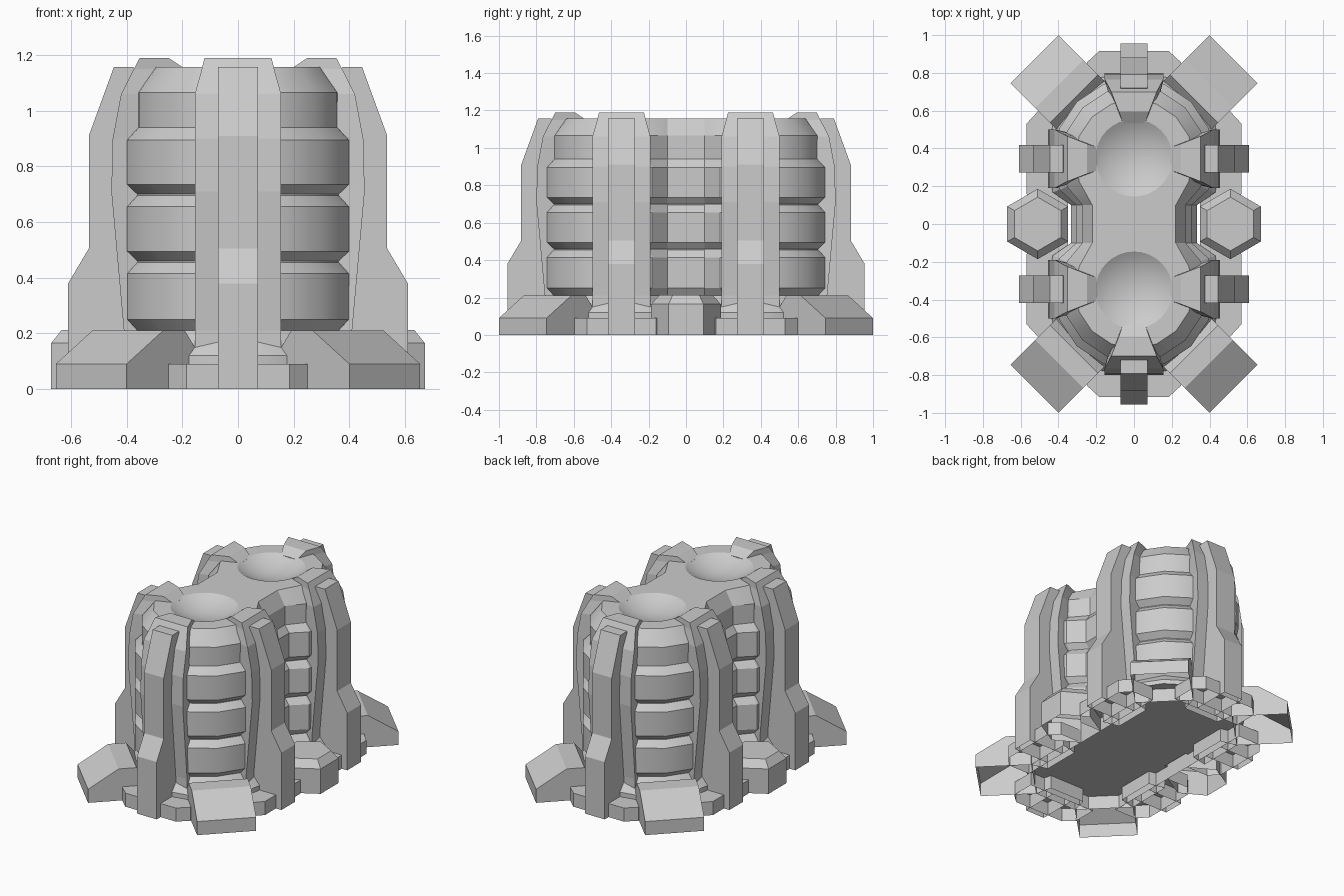
import bpy, bmesh
from math import sin, cos, pi, radians
from mathutils import Matrix

if "Cube" in bpy.data.objects:
    bpy.data.objects.remove(bpy.data.objects["Cube"])

LOBE = 0.345  # distance of each lobe centre from the origin


def loft(name, rings, mat=Matrix()):
    """Skin a stack of closed rings and cap both ends; faces lying on the floor stay open."""
    bm = bmesh.new()
    vs = [[bm.verts.new(mat @ Matrix.Translation(p).to_translation()) for p in r] for r in rings]
    n = len(rings[0])
    for a, b in zip(vs, vs[1:]):
        for i in range(n):
            j = (i + 1) % n
            bm.faces.new((a[i], a[j], b[j], b[i]))
    bm.faces.new(vs[0][::-1])
    bm.faces.new(vs[-1])
    bmesh.ops.recalc_face_normals(bm, faces=bm.faces)
    under = [f for f in bm.faces if all(v.co.z < 1e-4 for v in f.verts)]
    bmesh.ops.delete(bm, geom=under, context="FACES_ONLY")
    me = bpy.data.meshes.new(name)
    bm.to_mesh(me)
    bm.free()
    ob = bpy.data.objects.new(name, me)
    bpy.context.collection.objects.link(ob)
    return ob


def extrude_side(name, profile, hw, mat):
    """Extrude an (r, z) profile sideways by +-hw."""
    return loft(name, [[(r, s * hw, z) for r, z in profile] for s in (-1, 1)], mat)


def outline(R, z):
    """Two round lobes joined by a narrower waist."""
    w = 0.305 - (0.395 - R) * 0.8
    R = R / cos(pi / 8)  # R is measured at the corners beside the ribs
    right = [(w, 0.1)]
    right += [(R * cos(radians(a)), LOBE + R * sin(radians(a)))
              for a in (-22.5, 0, 22.5, 45, 67.5)]
    back = right + [(0, LOBE + R)] + [(-x, y) for x, y in reversed(right)]
    return [(x, y, z) for x, y in back + [(-x, -y) for x, y in back]]


# Banded core body, its underside raised a little above the floor
bands = [(0.43, 0.09), (0.43, 0.12), (0.36, 0.21), (0.395, 0.25), (0.395, 0.415),
         (0.36, 0.455), (0.36, 0.46), (0.395, 0.495), (0.395, 0.655),
         (0.36, 0.695), (0.36, 0.70), (0.395, 0.735), (0.395, 0.895),
         (0.355, 0.94), (0.355, 1.065), (0.29, 1.157)]
body = loft("core_body", [outline(R, z) for R, z in bands])

# Shallow round dishes sunk into the top
bm = bmesh.new()
for s in (-1, 1):
    bmesh.ops.create_uvsphere(bm, u_segments=32, v_segments=32, radius=0.38,
                              matrix=Matrix.Translation((0, s * 0.35, 1.157 + 0.32)))
    if s < 0:  # cut the first ball on the centre plane so the two never overlap
        geom = bm.verts[:] + bm.edges[:] + bm.faces[:]
        first = set(bm.verts)
    for v in bm.verts:
        if s > 0 and v not in first:
            v.co.y = max(v.co.y, 0.01)
        elif s < 0:
            v.co.y = min(v.co.y, -0.01)
me = bpy.data.meshes.new("dish_cutter")
bm.to_mesh(me)
bm.free()
cutter = bpy.data.objects.new("dish_cutter", me)
cutter.hide_render = True
bpy.context.collection.objects.link(cutter)
mod = body.modifiers.new("dishes", "BOOLEAN")
mod.operation = "DIFFERENCE"
mod.object = cutter
bpy.context.view_layer.objects.active = body
body.select_set(True)
bpy.ops.object.modifier_apply(modifier=mod.name)
bpy.data.objects.remove(cutter)
bpy.ops.object.shade_smooth_by_angle(angle=radians(25))

# Radial parts: profiles measured outward from a lobe centre
bracket = [  # z, inner r, outer r, inner half width, outer half width
    (0, 0.30, 0.41, 0.13, 0.155), (0.21, 0.30, 0.41, 0.13, 0.155),
    (0.71, 0.30, 0.455, 0.13, 0.155), (0.90, 0.30, 0.45, 0.13, 0.155),
    (1.06, 0.22, 0.42, 0.10, 0.155), (1.15, 0.19, 0.374, 0.06, 0.13),
    (1.19, 0.25, 0.353, 0.08, 0.12)]
fin = [(0.35, 0), (0.61, 0), (0.61, 0.38), (0.536, 0.505), (0.536, 0.91),
       (0.446, 1.157), (0.375, 1.157), (0.35, 1.05)]
foot = [(0.40, 0), (0.746, 0), (0.746, 0.09), (0.56, 0.21), (0.45, 0.21), (0.40, 0.15)]
plate = [(0.35, -0.25), (0.51, -0.25), (0.57, -0.185), (0.57, 0.185), (0.51, 0.25), (0.35, 0.25)]

for s, side in ((-1, "front"), (1, "back")):
    base = Matrix.Translation((0, s * LOBE, 0))
    # Upright ribs with an outer fin and a floor plate
    for a in (0, s * 90, 180):
        m = base @ Matrix.Rotation(radians(a), 4, "Z")
        loft(side + "_rib_bracket",
             [[(ri, -hi, z), (ro, -ho, z), (ro, ho, z), (ri, hi, z)]
              for z, ri, ro, hi, ho in bracket], m)
        extrude_side(side + "_rib_fin", fin, 0.072, m)
        loft(side + "_rib_plate", [[(x, y, z) for x, y in plate] for z in (0, 0.09)], m)
    # Diagonal corner feet
    for a in (45, 135):
        m = base @ Matrix.Rotation(radians(s * a), 4, "Z")
        extrude_side(side + "_corner_foot", foot, 0.18, m)

# Hexagonal blocks at the waist
for s in (-1, 1):
    loft("hex_block", [[(s * 0.51 + r * sin(i * pi / 3), r * cos(i * pi / 3), z) for i in range(6)]
                       for r, z in ((0.186, 0), (0.186, 0.165), (0.142, 0.213))])
